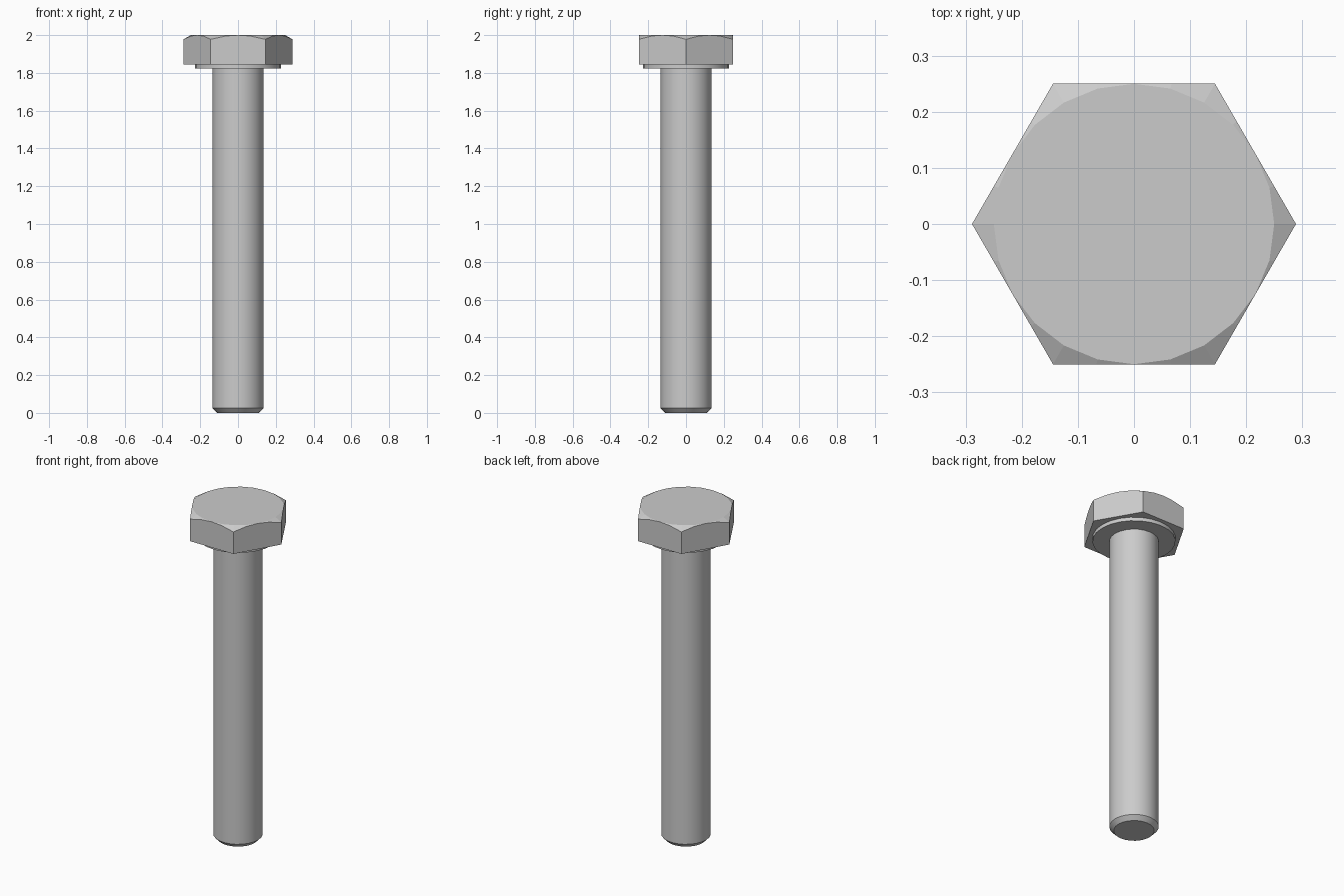
import bpy, bmesh, math

if "Cube" in bpy.data.objects:
    bpy.data.objects.remove(bpy.data.objects["Cube"])

SEG = 24


def lathe(name, profile, sides=SEG):
    """Solid of revolution about z from (radius, z) points, bottom to top."""
    bm = bmesh.new()
    rings = [[bm.verts.new((r * math.cos(2 * math.pi * i / sides),
                            r * math.sin(2 * math.pi * i / sides), z))
              for i in range(sides)] for r, z in profile]
    for low, up in zip(rings, rings[1:]):
        for i in range(sides):
            j = (i + 1) % sides
            bm.faces.new((low[i], low[j], up[j], up[i]))
    bm.faces.new(rings[0][::-1])
    bm.faces.new(rings[-1])
    mesh = bpy.data.meshes.new(name)
    bm.to_mesh(mesh)
    bm.free()
    obj = bpy.data.objects.new(name, mesh)
    bpy.context.collection.objects.link(obj)
    return obj


# shank with chamfered tip, and the washer face under the head
shank = lathe("shank", [(0.111, 0), (0.135, 0.025), (0.135, 1.825)])
washer_face = lathe("washer_face", [(0.227, 1.823), (0.227, 1.846)])

# hexagonal head, corners cut by a 30 degree cone
flat = 0.25
head = lathe("hex_head", [(flat / math.cos(math.pi / 6), 1.845),
                          (flat / math.cos(math.pi / 6), 2.0)], 6)
top_r = 0.2499
spread = 1 / math.tan(math.radians(30))
cone = lathe("chamfer_cutter", [(top_r + 0.3 * spread, 1.7),
                                (top_r - 0.0001 * spread, 2.0001)])
# cutter meets the head's top plane at radius top_r
cut = head.modifiers.new("corner_chamfer", 'BOOLEAN')
cut.operation = 'INTERSECT'
cut.solver = 'EXACT'
cut.object = cone
cone.hide_render = True
cone.hide_set(True)

# smooth round sides, crisp edges
for obj in (shank, washer_face):
    bpy.ops.object.select_all(action='DESELECT')
    obj.select_set(True)
    bpy.context.view_layer.objects.active = obj
    bpy.ops.object.shade_smooth_by_angle(angle=math.radians(30))
